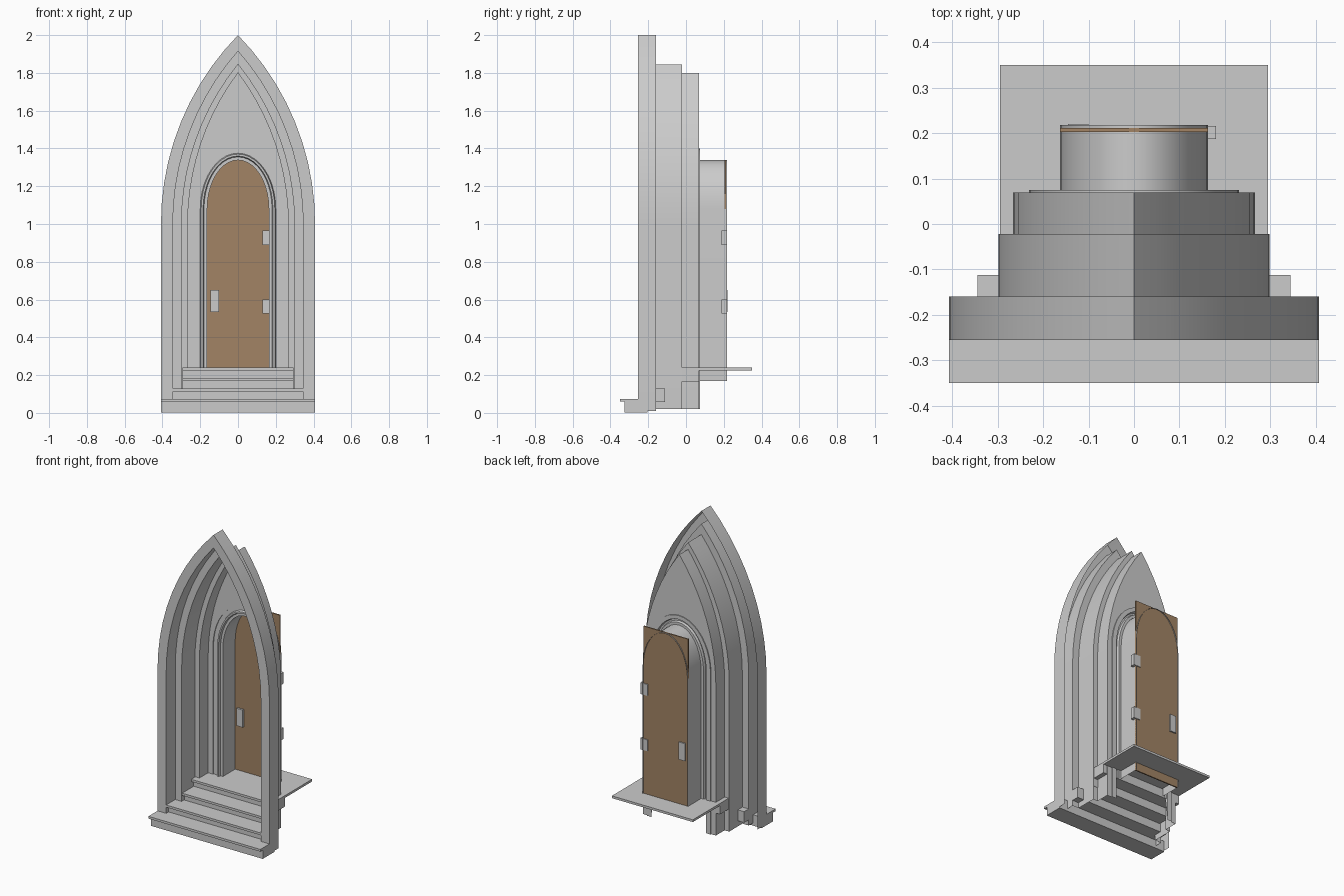
import bpy, bmesh, math

if "Cube" in bpy.data.objects:
    bpy.data.objects.remove(bpy.data.objects["Cube"])


def finish(name, bm, smooth=False):
    bmesh.ops.recalc_face_normals(bm, faces=bm.faces)
    me = bpy.data.meshes.new(name)
    bm.to_mesh(me)
    bm.free()
    ob = bpy.data.objects.new(name, me)
    bpy.context.collection.objects.link(ob)
    if smooth:
        bpy.ops.object.select_all(action='DESELECT')
        ob.select_set(True)
        bpy.context.view_layer.objects.active = ob
        bpy.ops.object.shade_smooth_by_angle(angle=math.radians(30))
    return ob


def box(name, x0, x1, y0, y1, z0, z1):
    bm = bmesh.new()
    bmesh.ops.create_cube(bm, size=1)
    for v in bm.verts:
        v.co = ((x0 + x1) / 2 + v.co.x * (x1 - x0),
                (y0 + y1) / 2 + v.co.y * (y1 - y0),
                (z0 + z1) / 2 + v.co.z * (z1 - z0))
    return finish(name, bm)


def arch(a, apex, spring, bottom, pointed, n=10):
    """Arch outline from right foot over the apex to left foot."""
    h = apex - spring
    half = [(a, bottom)]
    k = (h * h - a * a) / (2 * a)
    for i in range(n + 1):
        if pointed:      # circular arc centred on the far side
            t = math.atan2(h, k) * i / n
            half.append(((a + k) * math.cos(t) - k, spring + (a + k) * math.sin(t)))
        else:            # rounded head
            t = math.pi / 2 * i / n
            half.append((a * math.cos(t), spring + h * math.sin(t)))
    half[-1] = (0, apex)
    return half + [(-x, z) for x, z in reversed(half[:-1])]


def loft(name, sections):
    """Sheet through successive (outline, y) sections."""
    bm = bmesh.new()
    rows = [[bm.verts.new((x, y, z)) for x, z in pts] for pts, y in sections]
    for r, s in zip(rows, rows[1:]):
        for i in range(len(r) - 1):
            bm.faces.new((r[i], r[i + 1], s[i + 1], s[i]))
    return finish(name, bm, True)


def outer(a, apex, bottom=0.02):
    return arch(a, apex, 1.0, bottom, True)


def inner(a, apex, bottom=0.02):
    return arch(a, apex, 1.08, bottom, False)


# Stepped portal: hollow-backed orders receding to the wall above the door
loft("portal_arch", [
    (outer(0.408, 2.0, 0.01), -0.16), (outer(0.408, 2.0, 0.01), -0.255),
    (outer(0.345, 1.915), -0.255), (outer(0.345, 1.915), -0.16),
    (outer(0.299, 1.845), -0.16), (outer(0.299, 1.845), -0.022),
    (outer(0.266, 1.80), -0.022), (outer(0.266, 1.80), 0.069),
    (inner(0.231, 1.40), 0.069)])

# Door surround with moulding and deep jamb
loft("door_surround", [
    (inner(0.231, 1.40), 0.069), (inner(0.231, 1.40), 0.075),
    (inner(0.20, 1.375), 0.075), (inner(0.195, 1.37, 0.17), 0.06),
    (inner(0.185, 1.36, 0.17), 0.06), (inner(0.18, 1.355, 0.17), 0.075),
    (inner(0.163, 1.338, 0.17), 0.075), (inner(0.163, 1.338, 0.17), 0.218)])

# Door board
door = box("door", -0.163, 0.163, 0.203, 0.211, 0.17, 1.34)
wood = bpy.data.materials.new("wood")
wood.diffuse_color = (0.36, 0.23, 0.13, 1)
wood.use_nodes = True
wood.node_tree.nodes["Principled BSDF"].inputs["Base Color"].default_value = wood.diffuse_color
door.data.materials.append(wood)

# Lock plate and hinges
box("lock_plate", -0.145, -0.10, 0.19, 0.22, 0.535, 0.65)
for i, z in enumerate((0.525, 0.89)):
    box(f"hinge_{i + 1}", 0.13, 0.181, 0.187, 0.216, z, z + 0.075)

# Steps: riser block with overhanging tread; the last tread is the landing
for i, (w, back) in enumerate(((0.408, -0.205), (0.345, -0.112),
                               (0.295, -0.02), (0.295, 0.35))):
    front = -0.35 + 0.095 * i
    top = 0.074 + 0.055 * i
    box(f"riser_{i + 1}", -w, w, front + 0.025, min(back, 0.068),
        max(0, top - 0.072), top - 0.015)
    box(f"tread_{i + 1}", -w, w, front, back, top - 0.015, top)
